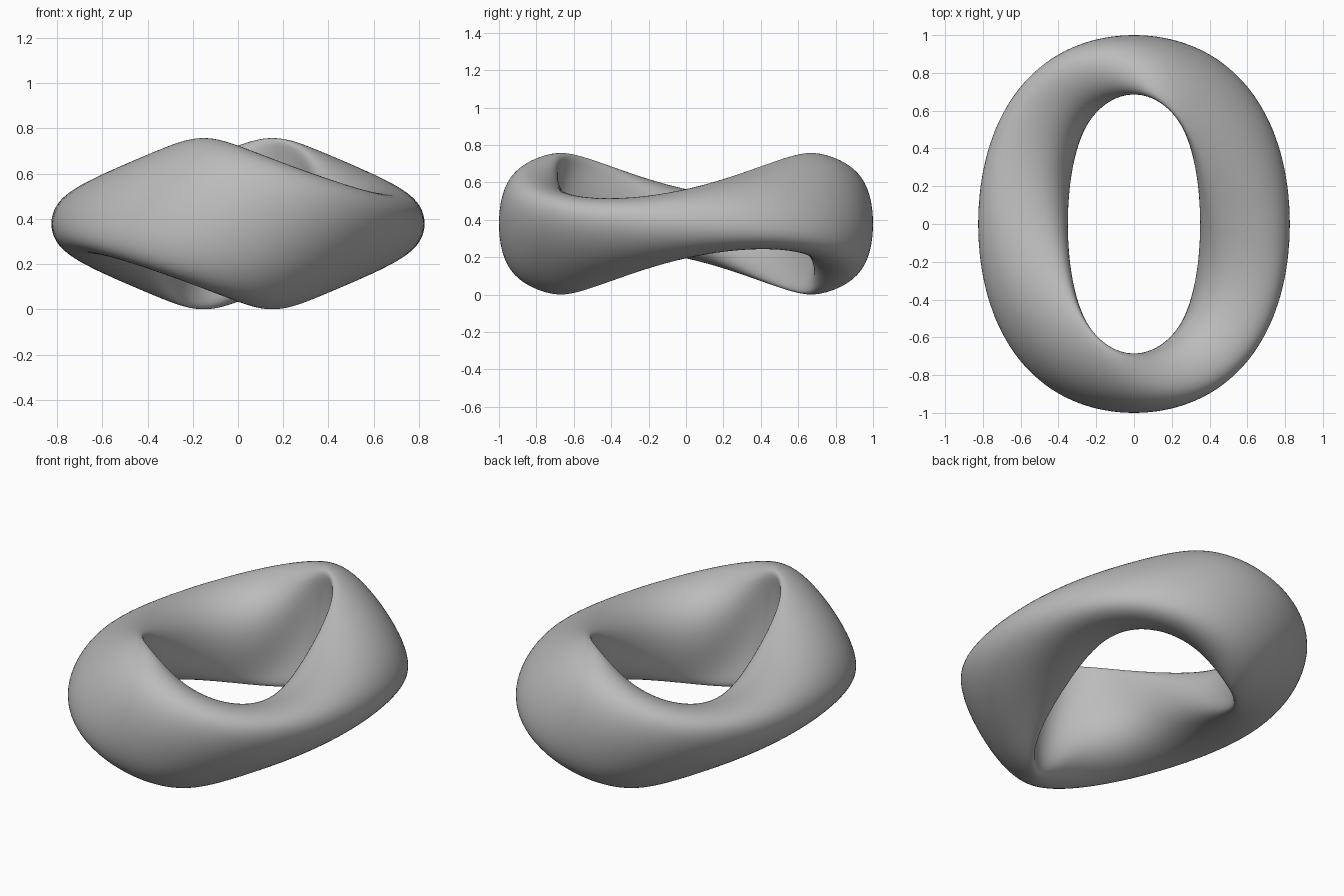
import bpy
import bmesh
from math import sin, cos, pi

cube = bpy.data.objects.get("Cube")
if cube:
    bpy.data.objects.remove(cube, do_unlink=True)

RING_STEPS = 160      # sections around the ring
SECTION_STEPS = 64    # points around each section
MID_HEIGHT = 0.379


def section(t):
    """Points of the leaning, D-shaped section at angle t around the ring."""
    swell = 1 + 0.028 * sin(2 * t) ** 2
    end = sin(t) ** 2                             # 1 at front and back, 0 at sides
    outer = (0.825 * cos(t) * swell, sin(t) * swell)
    inner = (0.35 * cos(t), 0.66 * sin(t))
    half_height = 0.258 - 0.08 * cos(2 * t) + 0.007 * cos(4 * t)
    lift = 0.09 * sin(2 * t)                      # wave of the centre line
    lean = 0.57 * sin(2 * t)                      # twist of the section
    hollow = 0.06 + 0.13 * end                    # flattening of the inner wall
    boxy = 0.035 * end                            # fuller corners at the ends
    dent = 0.25 * end                             # groove along the inner wall
    points = []
    for j in range(SECTION_STEPS):
        a = 2 * pi * j / SECTION_STEPS
        b = a + lean
        across = (cos(b) + hollow * (cos(2 * b) - 1)
                  + boxy * (cos(b) - cos(3 * b))
                  + dent * sin(b / 2) ** 12)
        u = (1 + across) / 2
        rise = (sin(a) + 0.03 * sin(3 * a)) / 0.97
        points.append((inner[0] + (outer[0] - inner[0]) * u,
                       inner[1] + (outer[1] - inner[1]) * u,
                       MID_HEIGHT + lift + half_height * rise))
    return points


# Loft the sections into one closed ring
bm = bmesh.new()
loops = [[bm.verts.new(p) for p in section(2 * pi * i / RING_STEPS)]
         for i in range(RING_STEPS)]
for i, loop in enumerate(loops):
    following = loops[(i + 1) % RING_STEPS]
    for j in range(SECTION_STEPS):
        k = (j + 1) % SECTION_STEPS
        bm.faces.new((loop[j], following[j], following[k], loop[k])).smooth = True
bmesh.ops.recalc_face_normals(bm, faces=bm.faces[:])
mesh = bpy.data.meshes.new("twisted_ring")
bm.to_mesh(mesh)
bm.free()
ring = bpy.data.objects.new("twisted_ring", mesh)
bpy.context.collection.objects.link(ring)

# Plain grey surface
grey = bpy.data.materials.new("grey")
grey.use_nodes = True
colour = (0.5, 0.5, 0.5, 1)
grey.diffuse_color = colour
grey.node_tree.nodes["Principled BSDF"].inputs["Base Color"].default_value = colour
mesh.materials.append(grey)
